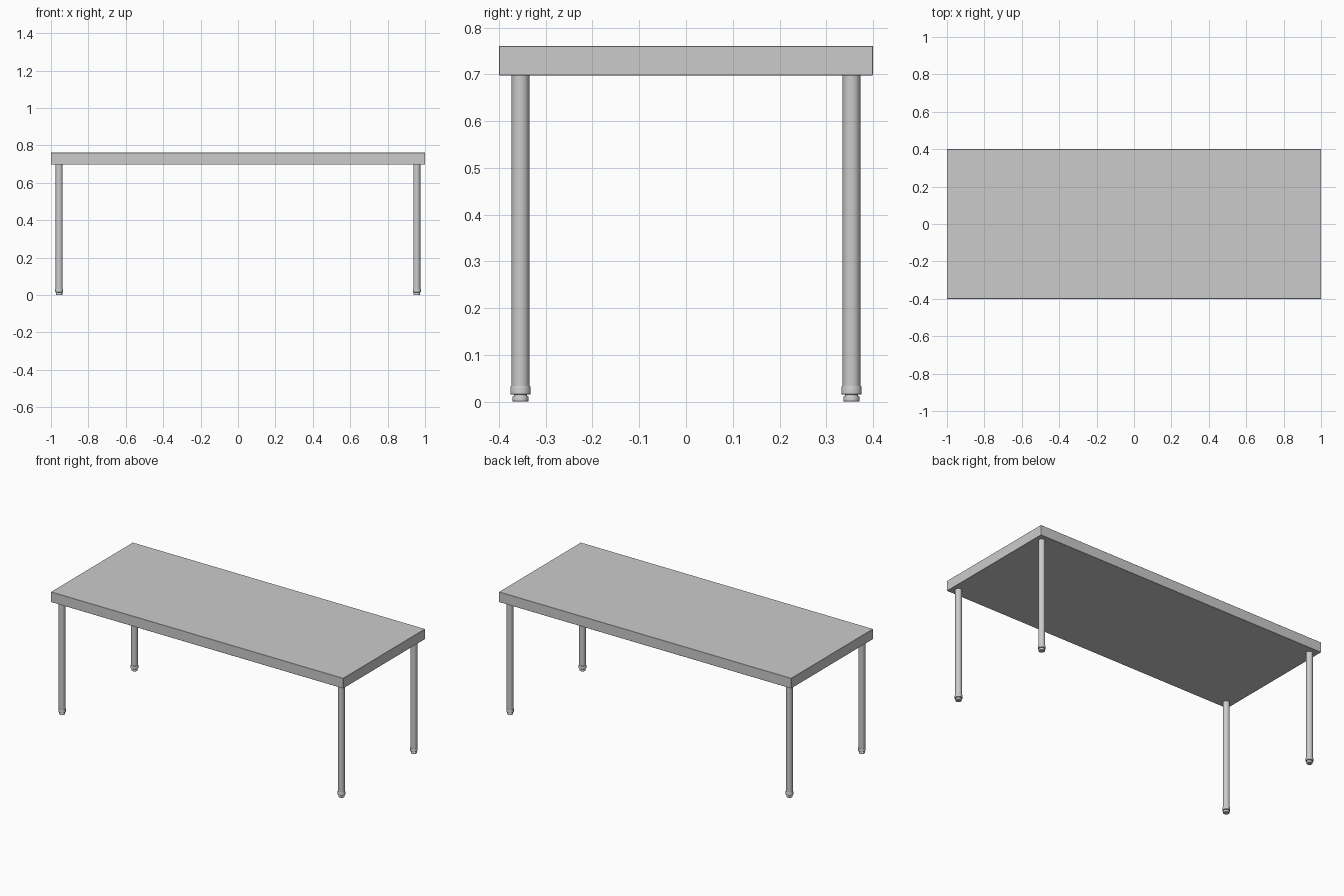
import bpy, bmesh, math

if "Cube" in bpy.data.objects:
    bpy.data.objects.remove(bpy.data.objects["Cube"])

SEG = 32


def finish(bm, name):
    bmesh.ops.recalc_face_normals(bm, faces=bm.faces)
    mesh = bpy.data.meshes.new(name)
    bm.to_mesh(mesh)
    bm.free()
    obj = bpy.data.objects.new(name, mesh)
    bpy.context.collection.objects.link(obj)
    return obj


def lathe(name, profile, x, y):
    """Closed turned part from (radius, height) points."""
    bm = bmesh.new()
    rings = []
    for r, z in profile:
        rings.append([bm.verts.new((x + r * math.cos(2 * math.pi * i / SEG),
                                    y + r * math.sin(2 * math.pi * i / SEG), z))
                      for i in range(SEG)])
    for a, b in zip(rings, rings[1:]):
        for i in range(SEG):
            j = (i + 1) % SEG
            bm.faces.new((a[i], a[j], b[j], b[i]))
    bm.faces.new(rings[0])
    bm.faces.new(rings[-1])
    obj = finish(bm, name)
    bpy.ops.object.select_all(action='DESELECT')
    obj.select_set(True)
    bpy.context.view_layer.objects.active = obj
    bpy.ops.object.shade_smooth_by_angle(angle=math.radians(35))
    return obj


# Tabletop slab
bm = bmesh.new()
bmesh.ops.create_cube(bm, size=1)
for v in bm.verts:
    v.co = (v.co.x * 2.0, v.co.y * 0.8, 0.7295 + v.co.z * 0.063)
top = finish(bm, "tabletop")
bev = top.modifiers.new("edge", 'BEVEL')
bev.width = 0.001
bev.segments = 1

# Four round legs, each with a collar and an adjustable foot
LEG = [(0.019, 0.033), (0.019, 0.698)]
COLLAR = [(0.0185, 0.015), (0.0205, 0.015), (0.0215, 0.016),
          (0.0215, 0.031), (0.0205, 0.0335), (0.0185, 0.0335)]
FOOT = [(0.016, 0.0), (0.017, 0.001), (0.017, 0.010),
        (0.016, 0.012), (0.014, 0.012), (0.014, 0.016)]
for sx, side in ((-1, "left"), (1, "right")):
    for sy, end in ((-1, "front"), (1, "back")):
        x, y = sx * 0.956, sy * 0.354
        lathe(f"{end}_{side}_leg", LEG, x, y)
        lathe(f"{end}_{side}_collar", COLLAR, x, y)
        lathe(f"{end}_{side}_foot", FOOT, x, y)
